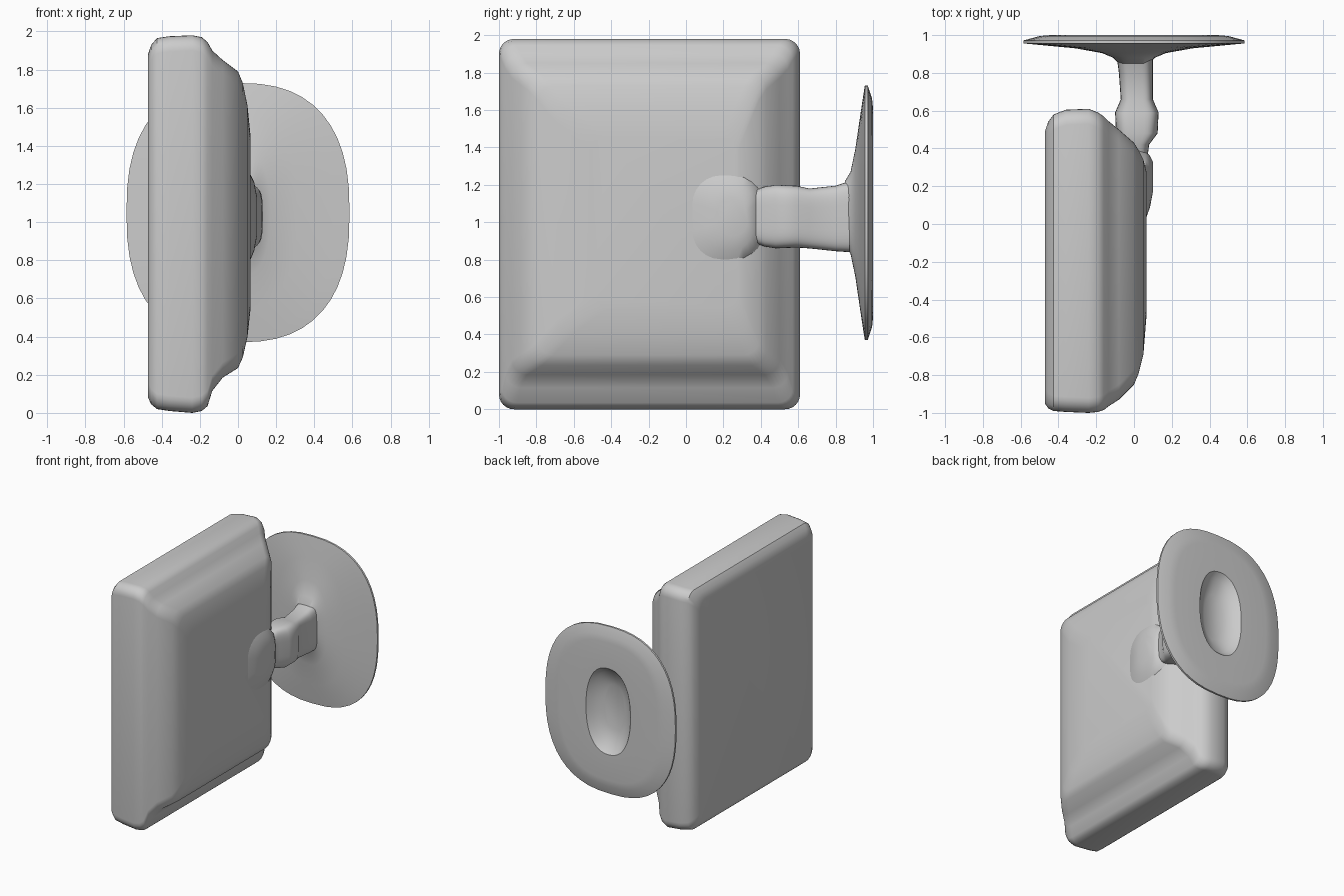
import bpy, bmesh
from math import cos, sin, pi, copysign


def loft(name, rings, angle=35):
    """Skin a list of equal-length closed rings and cap both ends."""
    bm = bmesh.new()
    vr = [[bm.verts.new(p) for p in ring] for ring in rings]
    n = len(vr[0])
    for a, b in zip(vr, vr[1:]):
        for i in range(n):
            j = (i + 1) % n
            bm.faces.new((a[i], a[j], b[j], b[i]))
    bm.faces.new(vr[0][::-1])
    bm.faces.new(vr[-1])
    bmesh.ops.recalc_face_normals(bm, faces=bm.faces)
    me = bpy.data.meshes.new(name)
    bm.to_mesh(me)
    bm.free()
    ob = bpy.data.objects.new(name, me)
    bpy.context.collection.objects.link(ob)
    bpy.ops.object.select_all(action='DESELECT')
    ob.select_set(True)
    bpy.context.view_layer.objects.active = ob
    bpy.ops.object.shade_smooth_by_angle(angle=angle * pi / 180)
    return ob


def rounded_rect(x, y0, y1, z0, z1, r=0.08, steps=6):
    """Rounded rectangle in the YZ plane at a given x."""
    pts = []
    corners = [(y1 - r, z1 - r), (y0 + r, z1 - r), (y0 + r, z0 + r), (y1 - r, z0 + r)]
    for k, (cy, cz) in enumerate(corners):
        for i in range(steps + 1):
            a = (k + i / steps) * pi / 2
            pts.append((x, cy + r * cos(a), cz + r * sin(a)))
    return pts


def superellipse(y, cx, cz, rx, rz, n, count=48):
    """Superellipse in the XZ plane at a given y."""
    pts = []
    for i in range(count):
        a = 2 * pi * i / count
        c, s = cos(a), sin(a)
        pts.append((cx + rx * copysign(abs(c) ** (2 / n), c), y,
                    cz + rz * copysign(abs(s) ** (2 / n), s)))
    return pts


# Flat screen housing with a bulging rear shell: x, y0, y1, z0, z1
housing = [
    (-0.472, -0.95, 0.49, 0.08, 1.88), (-0.455, -0.975, 0.54, 0.045, 1.93),
    (-0.425, -0.99, 0.58, 0.02, 1.965), (-0.36, -0.995, 0.605, 0.01, 1.975),
    (-0.24, -1.0, 0.61, 0.0, 1.98), (-0.19, -0.995, 0.59, 0.01, 1.97),
    (-0.16, -0.985, 0.57, 0.035, 1.945), (-0.135, -0.965, 0.545, 0.115, 1.90),
    (-0.08, -0.93, 0.50, 0.185, 1.85), (0.0, -0.85, 0.43, 0.235, 1.79),
    (0.025, -0.79, 0.39, 0.29, 1.73), (0.05, -0.69, 0.34, 0.40, 1.61),
    (0.065, -0.50, 0.28, 0.54, 1.46)]
loft("screen_housing", [rounded_rect(*s) for s in housing])

# Low swivel boss on the back of the housing: x, y0, y1, z0, z1, corner radius
boss = [(0.0, 0.0, 0.42, 0.76, 1.28, 0.18), (0.06, 0.02, 0.39, 0.79, 1.26, 0.16),
        (0.085, 0.09, 0.36, 0.85, 1.21, 0.12), (0.10, 0.17, 0.33, 0.93, 1.13, 0.07)]
loft("swivel_boss", [rounded_rect(*s) for s in boss])

# Support arm with a thicker knuckle: y, centre x, centre z, half width, half height
arm = [(0.34, 0.0, 1.03, 0.07, 0.13), (0.42, 0.005, 1.03, 0.075, 0.16),
       (0.48, 0.015, 1.03, 0.11, 0.17), (0.59, 0.015, 1.03, 0.115, 0.165),
       (0.66, 0.015, 1.02, 0.085, 0.16), (0.80, 0.01, 1.02, 0.09, 0.175),
       (0.875, 0.005, 1.03, 0.095, 0.19)]
loft("support_arm", [superellipse(*s, 4) for s in arm])

# Thin wall plate flaring out of the arm, recessed at the back: y, rx, rz, exponent
plate = [(0.85, 0.08, 0.17, 3.5), (0.88, 0.11, 0.22, 2.8), (0.905, 0.17, 0.34, 2.4),
         (0.93, 0.31, 0.51, 2.5), (0.948, 0.50, 0.63, 2.6), (0.956, 0.585, 0.68, 2.5),
         (0.972, 0.585, 0.68, 2.5), (0.995, 0.50, 0.61, 2.6), (1.0, 0.44, 0.56, 2.6),
         (1.0, 0.20, 0.35, 2.3), (0.96, 0.165, 0.31, 2.3), (0.915, 0.09, 0.19, 2.3)]
loft("wall_plate", [superellipse(y, 0.0, 1.05, rx, rz, n) for y, rx, rz, n in plate])
